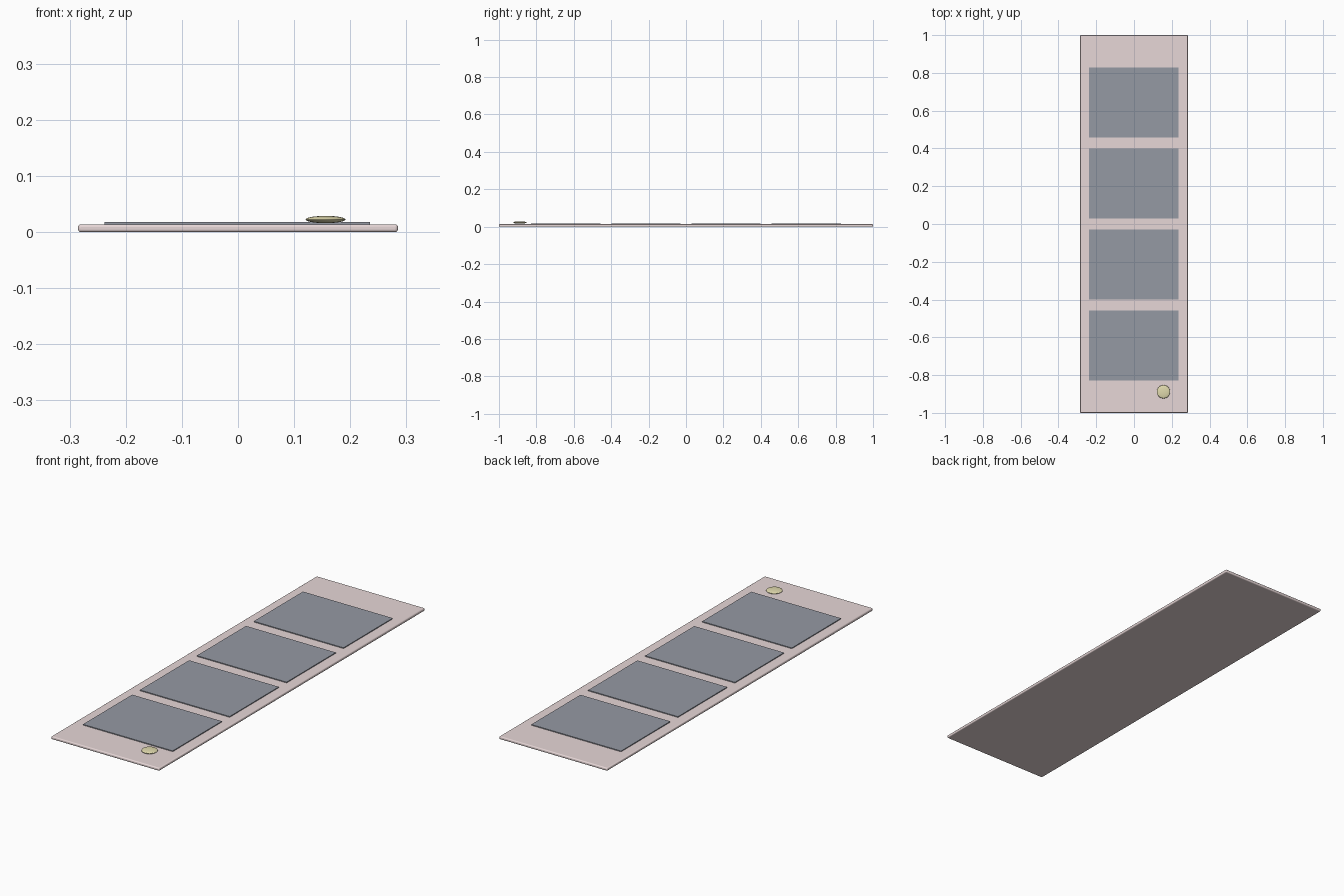
import bpy

if "Cube" in bpy.data.objects:
    bpy.data.objects.remove(bpy.data.objects["Cube"])


def material(name, color):
    m = bpy.data.materials.new(name)
    m.diffuse_color = color
    m.use_nodes = True
    m.node_tree.nodes["Principled BSDF"].inputs["Base Color"].default_value = m.diffuse_color
    return m


def box(name, center, size, mat, bevel=0.0):
    bpy.ops.mesh.primitive_cube_add(size=1, location=center)
    o = bpy.context.object
    o.name = name
    o.scale = size
    bpy.ops.object.transform_apply(location=False, rotation=False, scale=True)
    o.data.materials.append(mat)
    if bevel:
        b = o.modifiers.new("rounded_edges", 'BEVEL')
        b.width = bevel
        b.segments = 4
        bpy.ops.object.shade_smooth_by_angle()
    return o


pink = material("pale_pink", (0.80, 0.68, 0.68, 1))
glass = material("blue_grey", (0.30, 0.32, 0.37, 1))
gold = material("pale_gold", (0.75, 0.70, 0.42, 1))

# Backing strip with rounded rim
box("backing_strip", (0, 0, 0.007), (0.57, 2.0, 0.014), pink, 0.005)

# Four thin picture panels
for i in range(4):
    y = 0.643 - i * 0.4285
    box(f"panel_{i + 1}", (-0.001, y, 0.016), (0.473, 0.37, 0.004), glass)

# Flattened round button
bpy.ops.mesh.primitive_uv_sphere_add(segments=32, ring_count=16, radius=1,
                                     location=(0.156, -0.888, 0.0225))
button = bpy.context.object
button.name = "button"
button.scale = (0.0355, 0.0355, 0.0065)
bpy.ops.object.transform_apply(location=False, rotation=False, scale=True)
button.data.materials.append(gold)
bpy.ops.object.shade_smooth_by_angle()
